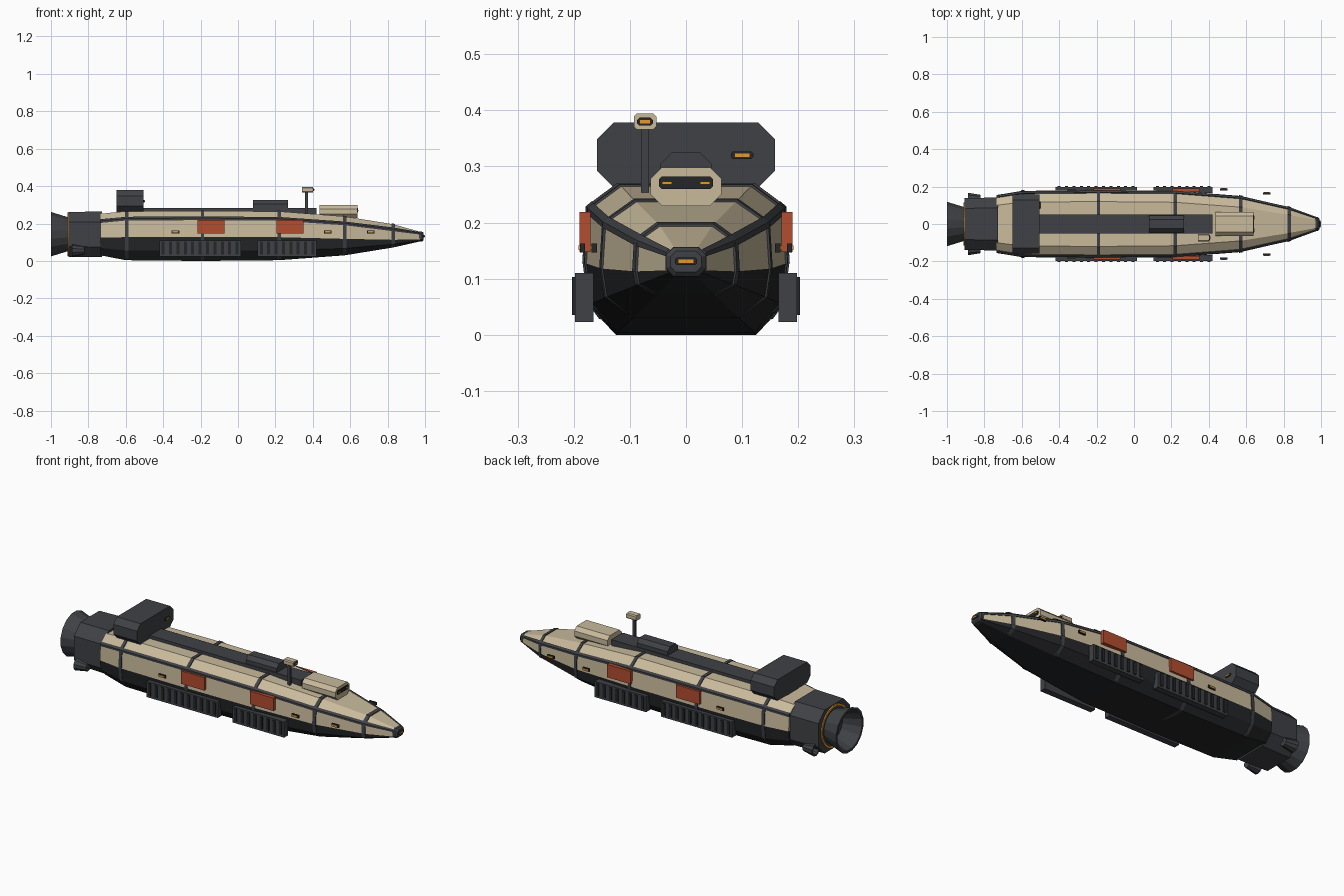
import bpy, bmesh, math
from mathutils import Vector

if "Cube" in bpy.data.objects:
    bpy.data.objects.remove(bpy.data.objects["Cube"])


def material(name, rgb):
    m = bpy.data.materials.new(name)
    m.diffuse_color = (*rgb, 1)
    m.use_nodes = True
    m.node_tree.nodes["Principled BSDF"].inputs["Base Color"].default_value = m.diffuse_color
    return m


SAND = material("sand_paint", (0.58, 0.49, 0.33))
DARK = material("dark_metal", (0.05, 0.053, 0.06))
BLACK = material("black_metal", (0.018, 0.019, 0.021))
RED = material("red_panel", (0.45, 0.075, 0.03))
AMBER = material("amber_light", (0.75, 0.32, 0.03))


def build(name, verts, faces, mat):
    me = bpy.data.meshes.new(name)
    me.from_pydata(verts, [], faces)
    bm = bmesh.new()
    bm.from_mesh(me)
    bmesh.ops.recalc_face_normals(bm, faces=bm.faces)
    bm.to_mesh(me)
    bm.free()
    me.materials.append(mat)
    ob = bpy.data.objects.new(name, me)
    bpy.context.collection.objects.link(ob)
    return ob


def loft(name, rings, mat, closed=False):
    """Skin equal-length rings; cap both ends, or join last ring to first."""
    n, k = len(rings[0]), len(rings)
    verts = [p for r in rings for p in r]
    faces = []
    for i in range(k if closed else k - 1):
        a, b = i * n, (i + 1) % k * n
        faces += [(a + j, a + (j + 1) % n, b + (j + 1) % n, b + j) for j in range(n)]
    if not closed:
        faces += [tuple(range(n)), tuple(range((k - 1) * n, k * n))]
    return build(name, verts, faces, mat)


def box(name, x, y, z, mat):
    return loft(name, [[(a, y[0], z[0]), (a, y[1], z[0]), (a, y[1], z[1]), (a, y[0], z[1])] for a in x], mat)


def oct_ring(x, cy, hw, z0, z1, c):
    return [(x, cy - hw + c, z0), (x, cy + hw - c, z0), (x, cy + hw, z0 + c), (x, cy + hw, z1 - c),
            (x, cy + hw - c, z1), (x, cy - hw + c, z1), (x, cy - hw, z1 - c), (x, cy - hw, z0 + c)]


def oct_bar(name, x0, x1, cy, hw, z0, z1, c, mat):
    return loft(name, [oct_ring(x, cy, hw, z0, z1, c) for x in (x0, x1)], mat)


def revolve(name, profile, cy, cz, n, mat):
    """Closed (x, radius) profile spun about the x direction."""
    rings = [[(x, cy + r * math.cos(2 * math.pi * (j + .5) / n), cz + r * math.sin(2 * math.pi * (j + .5) / n))
              for j in range(n)] for x, r in profile]
    return loft(name, rings, mat, closed=True)


# Hull stations: x, half width, z bottom, z belt, z chine, z top, top half width, bottom half width
ST = [(-.735, .155, .03, .125, .212, .252, .10, .11),
      (-.60, .177, .004, .127, .225, .266, .117, .125),
      (-.20, .181, 0, .127, .227, .267, .12, .125),
      (.22, .178, .004, .127, .224, .265, .116, .122),
      (.57, .15, .03, .118, .20, .238, .09, .095),
      (.83, .09, .072, .113, .168, .196, .048, .05),
      (.98, .033, .106, .115, .145, .154, .02, .02)]


def at(x):
    for a, b in zip(ST, ST[1:]):
        if x <= b[0]:
            t = (x - a[0]) / (b[0] - a[0])
            return [p + (q - p) * t for p, q in zip(a, b)]
    return ST[-1]


def mirror_ring(half):
    return half + [(x, -y, z) for x, y, z in reversed(half)]


def upper(s, g=0):
    x, w, zb, zm, zc, zt, wt, wb = s
    return mirror_ring([(x, w + g, zm), (x, w * .965 + g, zc + g * .5), (x, wt + g * .5, zt + g)])


def lower(s, g=0):
    x, w, zb, zm, zc, zt, wt, wb = s
    return mirror_ring([(x, w + g, zm), (x, w * .95 + g, zb + .42 * (zm - zb)), (x, wb, zb)])


loft("upper_hull", [upper(s) for s in ST], SAND)
loft("lower_hull", [lower(s) for s in ST], BLACK)

# Frame ribs around the hull
for i, x in enumerate((-.595, -.19, .22, .57, .83)):
    loft(f"frame_rib_{i}", [upper(at(x + d), .004) for d in (-.009, .009)], DARK)
    loft(f"lower_rib_{i}", [lower(at(x + d), .003) for d in (-.009, .009)], DARK)

# Shoulder strips following the chine
for side in (1, -1):
    rings = []
    for s in ST:
        x, w, zc, zt, wt = s[0], s[1] * .965, s[4], s[5], s[6]
        h = .009 if x < .9 else .005
        u = Vector((wt - w, zt - zc)).normalized() * h * 1.3
        pts = [(w + .004, zc - h), (w + .004, zc + .002), (w + u.x + .003, zc + u.y + .004),
               (w + u.x - .004, zc + u.y - .004), (w - .006, zc - h)]
        rings.append([(x, side * y, z) for y, z in pts])
    loft(f"shoulder_strip_{side}", rings, DARK)


# Marker lamp facing forward: dark bezel with amber bar
def lamp(name, x, y, z, hw=.02):
    oct_bar(name + "_bezel", x - .008, x + .003, y, hw, z - .007, z + .007, .004, BLACK)
    box(name + "_light", (x, x + .006), (y - hw * .7, y + hw * .7), (z - .004, z + .004), AMBER)


# Nose cap
loft("nose_cap", [oct_ring(.965, 0, .037, .103, .157, .014), oct_ring(.985, 0, .036, .104, .156, .014),
                  oct_ring(.993, 0, .028, .112, .149, .01)], DARK)
lamp("nose_lamp", .994, 0, .131)

# Engine block, nozzle and glow ring
loft("engine_block", [oct_ring(-.905, 0, .138, .022, .262, .055), oct_ring(-.728, 0, .142, .02, .264, .055)], DARK)
revolve("main_nozzle", [(-.895, .088), (-1, .121), (-1, .108), (-.9, .07), (-.9, .001), (-.895, .001)], 0, .143, 16, DARK)
revolve("glow_ring", [(-.9, .117), (-.911, .117), (-.911, .105), (-.9, .105)], 0, .143, 24, AMBER)

# Small thrusters low on the engine block
for side in (1, -1):
    revolve(f"side_thruster_{side}", [(-.82, .001), (-.82, .022), (-.888, .034), (-.888, .026), (-.84, .015), (-.84, .001)],
            side * .135, .056, 10, DARK)

# Dorsal spine and upper housings
box("dorsal_spine", (-.65, .42), (-.05, .05), (.25, .283), DARK)
oct_bar("tail_housing", -.65, -.505, 0, .159, .263, .378, .03, DARK)
lamp("tail_lamp", -.504, .1, .32)
oct_bar("sensor_housing", .08, .268, 0, .045, .26, .325, .02, DARK)
oct_bar("bridge", .435, .638, 0, .063, .23, .298, .02, SAND)
oct_bar("bridge_window", .62, .642, 0, .048, .26, .282, .005, BLACK)
for side in (1, -1):
    box(f"bridge_light_{side}", (.64, .645), (side * .034 - .009, side * .034 + .009), (.268, .273), AMBER)

# Sensor mast
oct_bar("mast_pole", .357, .373, -.073, .007, .22, .372, .003, DARK)
oct_bar("mast_head", .342, .402, -.073, .02, .366, .394, .005, SAND)
lamp("mast_lamp", .403, -.073, .38, .014)

# Both flanks: radiators with fins, red panels, marker lights
for side, tag in ((-1, "front"), (1, "back")):
    def flank(a, b):
        return (side * a, side * b)
    for i, (x0, x1, n) in enumerate(((-.42, .015, 11), (.105, .42, 8))):
        box(f"{tag}_radiator_{i}", (x0, x1), flank(.165, .198), (.023, .11), DARK)
        step = (x1 - x0) / n
        for k in range(n):
            c = x0 + step * (k + .5)
            box(f"{tag}_radiator_{i}_slat_{k}", (c - .008, c + .008), flank(.19, .203), (.035, .103), BLACK)
    for i, x in enumerate((-.144, .277)):
        box(f"{tag}_red_panel_{i}", (x - .072, x + .072), flank(.17, .19), (.148, .219), RED)
    for i, (x, y) in enumerate(((-.335, .181), (.48, .186), (.71, .165))):
        box(f"{tag}_marker_bezel_{i}", (x - .021, x + .021), flank(y - .006, y + .003), (.147, .163), BLACK)
        box(f"{tag}_marker_light_{i}", (x - .015, x + .015), flank(y, y + .006), (.151, .159), AMBER)
